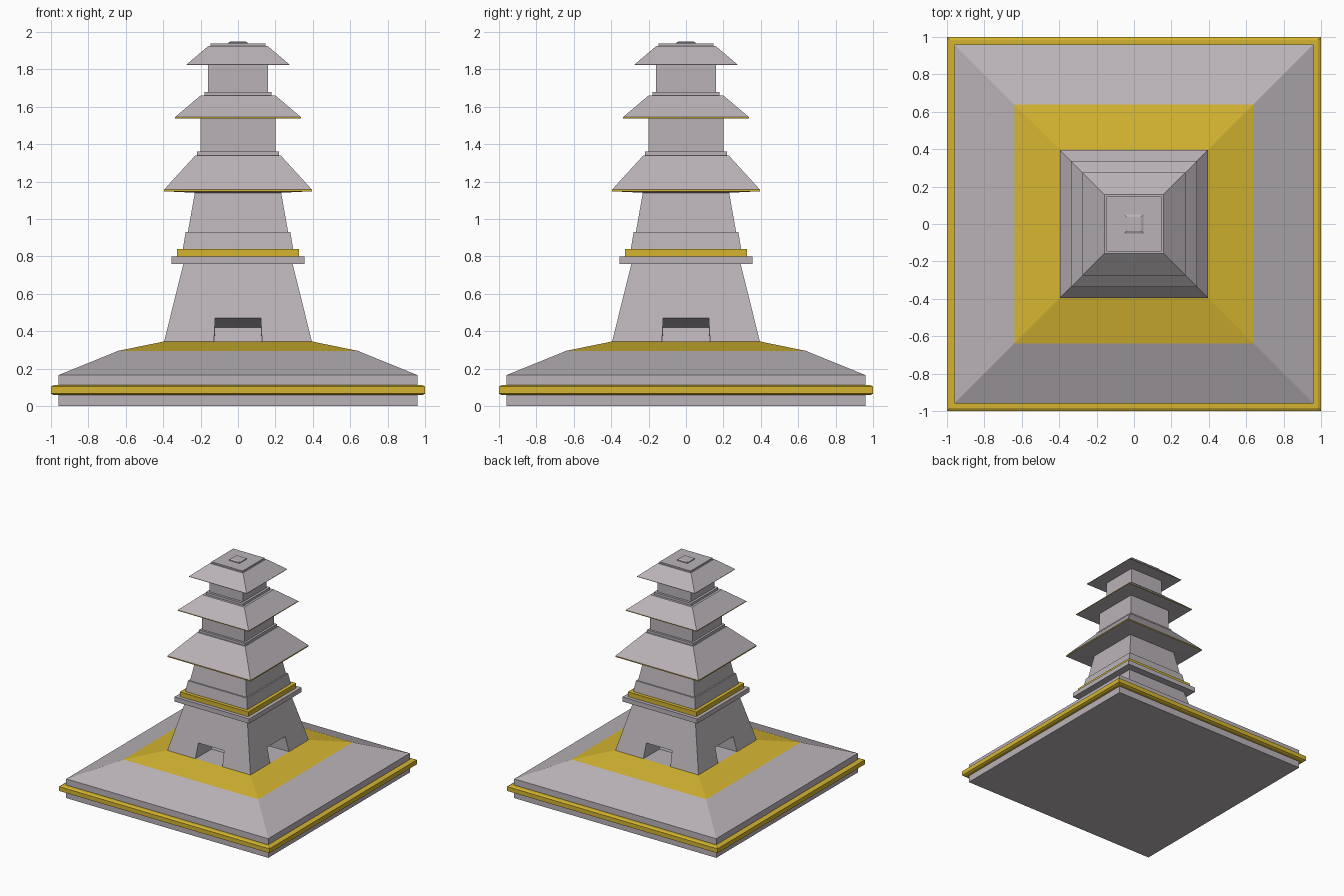
import bpy, bmesh, math
from mathutils import Matrix, Vector

if "Cube" in bpy.data.objects:
    bpy.data.objects.remove(bpy.data.objects["Cube"])


def material(name, rgb):
    m = bpy.data.materials.new(name)
    m.diffuse_color = (*rgb, 1)
    m.use_nodes = True
    m.node_tree.nodes["Principled BSDF"].inputs["Base Color"].default_value = m.diffuse_color
    return m


STONE = material("pale grey stone", (0.49, 0.45, 0.48))
GOLD = material("gold trim", (0.66, 0.46, 0.03))


def finish(name, bm, mats):
    bmesh.ops.recalc_face_normals(bm, faces=bm.faces)
    me = bpy.data.meshes.new(name)
    bm.to_mesh(me)
    bm.free()
    for m in mats:
        me.materials.append(m)
    ob = bpy.data.objects.new(name, me)
    bpy.context.collection.objects.link(ob)
    return ob


def tier(name, profile, mat=STONE, gold_steps=()):
    """Square stack through (half width, height) pairs, capped at both ends."""
    bm = bmesh.new()
    rings = [[bm.verts.new((sx * h, sy * h, z))
              for sx, sy in ((-1, -1), (1, -1), (1, 1), (-1, 1))]
             for h, z in profile]
    for i, (a, b) in enumerate(zip(rings, rings[1:])):
        for k in range(4):
            f = bm.faces.new((a[k], a[(k + 1) % 4], b[(k + 1) % 4], b[k]))
            f.material_index = 1 if i in gold_steps else 0
    bm.faces.new(rings[0][::-1])
    bm.faces.new(rings[-1])
    return finish(name, bm, [mat, GOLD])


# Base: plinth with sloping top, gold inner slope, and a gold belt
tier("base", [(0.96, 0), (0.96, 0.165), (0.64, 0.295), (0.395, 0.345)], gold_steps=(2,))
tier("base_belt", [(0.985, 0.058), (1.0, 0.066), (1.0, 0.104), (0.985, 0.112)], GOLD)

# Lower tower with a doorway recessed square to each sloping wall
tower = tier("lower_tower", [(0.395, 0.345), (0.292, 0.76)])
slope = (0.395 - 0.292) / (0.76 - 0.345)
inward = Vector((0, 1, -slope)).normalized()
bm = bmesh.new()
for turn in range(4):
    rot = Matrix.Rotation(turn * math.pi / 2, 3, 'Z')
    rings = []
    for depth in (-0.05, 0.21):
        ring = []
        for x, z in ((-0.134, 0.25), (0.134, 0.25), (0.122, 0.47), (-0.122, 0.47)):
            wall = Vector((x, -0.395 + (z - 0.345) * slope, z))
            ring.append(bm.verts.new(rot @ (wall + inward * depth)))
        rings.append(ring)
    a, b = rings
    bm.faces.new(a)
    bm.faces.new(b[::-1])
    for k in range(4):
        bm.faces.new((a[k], b[k], b[(k + 1) % 4], a[(k + 1) % 4]))
cutter = finish("doorway_cutter", bm, [STONE])
cutter.hide_render = True
cutter.hide_set(True)
cut = tower.modifiers.new("doorways", 'BOOLEAN')
cut.operation = 'DIFFERENCE'
cut.solver = 'EXACT'
cut.object = cutter

# Ledges and middle storey
tier("stone_ledge", [(0.355, 0.76), (0.355, 0.80)])
tier("gold_ledge", [(0.325, 0.80), (0.325, 0.84)], GOLD)
tier("middle_storey", [(0.295, 0.84), (0.28, 0.93), (0.268, 0.93), (0.23, 1.145)])

# Three roofs, two with a gold eave
tier("lower_roof", [(0.23, 1.14), (0.395, 1.148), (0.395, 1.157), (0.228, 1.34)], gold_steps=(1,))
tier("lower_roof_cap", [(0.218, 1.34), (0.218, 1.36)])
tier("upper_storey", [(0.2, 1.36), (0.2, 1.54)])
tier("middle_roof", [(0.337, 1.538), (0.337, 1.544), (0.2, 1.66)], gold_steps=(0,))
tier("middle_roof_cap", [(0.18, 1.66), (0.18, 1.68)])
tier("top_storey", [(0.16, 1.68), (0.16, 1.825)])
tier("top_roof", [(0.275, 1.823), (0.275, 1.826), (0.158, 1.925)])
tier("top_roof_cap", [(0.148, 1.925), (0.148, 1.937)])
tier("finial", [(0.05, 1.937), (0.05, 1.944), (0.038, 1.95)])
